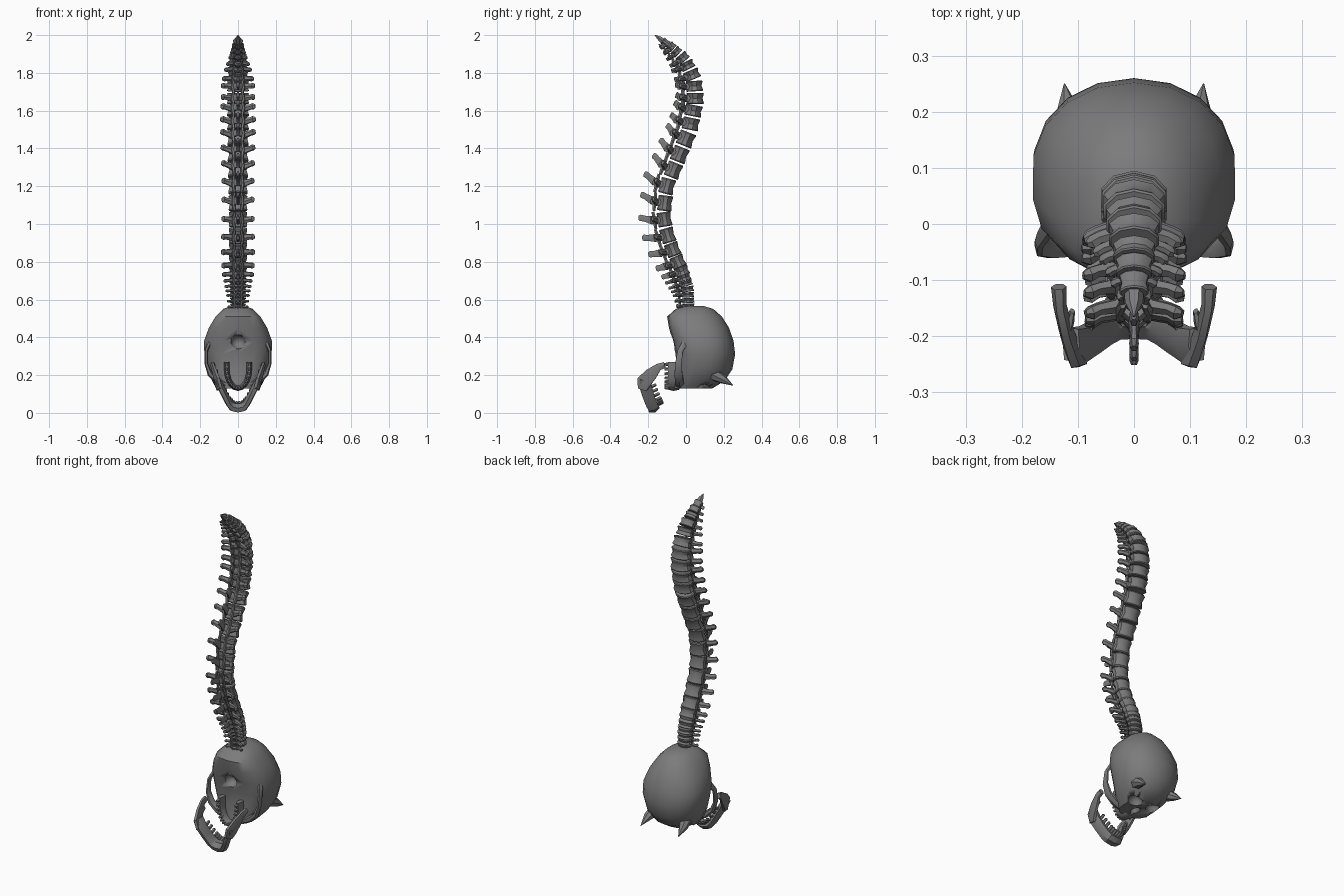
import bpy, bmesh, math
from mathutils import Vector, Matrix

if "Cube" in bpy.data.objects:
    bpy.data.objects.remove(bpy.data.objects["Cube"])

bone = bpy.data.materials.new("bone grey")
bone.diffuse_color = (0.2, 0.2, 0.2, 1)
bone.use_nodes = True
bone.node_tree.nodes["Principled BSDF"].inputs["Base Color"].default_value = bone.diffuse_color


def finish(bm, name, angle=35):
    bmesh.ops.recalc_face_normals(bm, faces=bm.faces)
    me = bpy.data.meshes.new(name)
    bm.to_mesh(me)
    bm.free()
    me.materials.append(bone)
    ob = bpy.data.objects.new(name, me)
    bpy.context.collection.objects.link(ob)
    bpy.ops.object.select_all(action='DESELECT')
    ob.select_set(True)
    bpy.context.view_layer.objects.active = ob
    bpy.ops.object.shade_smooth_by_angle(angle=math.radians(angle))
    return ob


def loft(bm, rings):
    vs = [[bm.verts.new(p) for p in r] for r in rings]
    n = len(vs[0])
    for a, b in zip(vs, vs[1:]):
        for i in range(n):
            bm.faces.new((a[i], a[(i + 1) % n], b[(i + 1) % n], b[i]))
    bm.faces.new(vs[0])
    bm.faces.new(vs[-1])


def tube(bm, pts, sizes, ref=(0, 0, 1), n=6, mat=None):
    """Elliptical tube; sizes are (thin, wide) radii, the wide axis follows ref."""
    pts = [Vector(p) for p in pts]
    rings = []
    for i, p in enumerate(pts):
        t = (pts[min(i + 1, len(pts) - 1)] - pts[max(i - 1, 0)]).normalized()
        b = Vector(ref)
        b = (b - t * b.dot(t)).normalized()
        a = t.cross(b)
        w, h = sizes[i]
        ring = [p + a * w * math.cos(k * math.tau / n) + b * h * math.sin(k * math.tau / n)
                for k in range(n)]
        rings.append([mat @ q for q in ring] if mat else ring)
    loft(bm, rings)


def mirror_pts(pts, s):
    return [(p[0] * s, p[1], p[2]) for p in pts]


def along(pts, f):
    f = f * (len(pts) - 1)
    i = min(int(f), len(pts) - 2)
    return Vector(pts[i]).lerp(Vector(pts[i + 1]), f - i)


# ---- spine: z, y, body radius, side process reach, rear process reach, rear rise
PROFILE = [
    (0.55, 0.015, .032, .052, .06, .0), (0.66, 0.008, .034, .066, .09, .0),
    (0.76, -.025, .038, .085, .115, .008), (0.85, -.065, .038, .09, .13, .018),
    (0.95, -.10, .038, .088, .135, .025), (1.05, -.118, .038, .086, .135, .03),
    (1.2, -.10, .040, .086, .135, .035), (1.35, -.04, .042, .09, .13, .035),
    (1.5, .02, .045, .094, .12, .03), (1.65, .05, .046, .09, .105, .02),
    (1.77, .042, .044, .088, .10, .015), (1.87, -.008, .036, .065, .085, .01),
    (1.94, -.08, .025, .04, .055, .005), (1.99, -.15, .012, .015, .02, .0)]
LEVELS = [.565, .595, .625, .655, .685, .715, .75, .80, .865, .94, 1.025, 1.11, 1.2, 1.285,
          1.368, 1.45, 1.53, 1.6, 1.665, 1.73, 1.79, 1.84, 1.88, 1.912, 1.938, 1.96]


def sample(z):
    for a, b in zip(PROFILE, PROFILE[1:]):
        if z <= b[0]:
            f = (z - a[0]) / (b[0] - a[0])
            return [p + (q - p) * f for p, q in zip(a, b)]
    return list(PROFILE[-1])


for i, z in enumerate(LEVELS):
    _, y, r, side, rear, rise = sample(z)
    lo, hi = sample(z - .03), sample(min(z + .03, 1.99))
    t = Vector((0, hi[1] - lo[1], hi[0] - lo[0])).normalized()
    nrm = Vector((0, t.z, -t.y))
    M = Matrix(((1, 0, 0, 0), (0, nrm.y, t.y, y), (0, nrm.z, t.z, z), (0, 0, 0, 1)))
    z2 = LEVELS[i + 1] if i + 1 < len(LEVELS) else 1.985
    h = math.hypot(z2 - z, sample(z2)[1] - y) * .45
    g = min(h, .03)
    bm = bmesh.new()
    # waisted body
    rings = []
    for f, s in ((-1, .92), (-.85, 1), (0, .84), (.85, 1), (1, .92)):
        rings.append([M @ Vector((1.35 * r * s * math.sin(k * math.tau / 10),
                                  r * s * math.cos(k * math.tau / 10), f * h)) for k in range(10)])
    loft(bm, rings)
    # arch, side processes and joint facets
    for s in (-1, 1):
        tube(bm, mirror_pts([(.6 * r, -.6 * r, 0), (.7 * r, -1.25 * r, .002), (0, -1.9 * r, .006)], s),
             [(r * .24, g * .7)] * 3, mat=M)
        tube(bm, mirror_pts([(.5 * r, -1.15 * r, 0), (side * .72, -1.4 * r, rise * .3),
                             (side * .88, -1.6 * r, rise * .4), (side, -1.65 * r, rise * .45)], s),
             [(r * .36, g * .75), (r * .28, g * .5), (r * .32, g * .6), (r * .15, g * .35)], mat=M)
        tube(bm, mirror_pts([(.5 * r, -1.4 * r, -h * 1.15), (.62 * r, -1.4 * r, 0),
                             (.5 * r, -1.45 * r, h * 1.25)], s),
             [(r * .18, r * .22), (r * .28, r * .32), (r * .15, r * .22)], ref=(0, 1, 0), mat=M)
    # rear process
    b = 1.6 * r
    if rear > b:
        tube(bm, [(0, -b, .003), (0, -b - (rear - b) * .6, rise * .7),
                  (0, -b - (rear - b) * .88, rise * .95), (0, -rear, rise)],
             [(r * .3, g * .85), (r * .17, g * .6), (r * .22, g * .65), (r * .14, g * .4)], mat=M)
    finish(bm, f"vertebra_{i + 1:02d}")

bm = bmesh.new()
tube(bm, [(0, -.118, 1.965), (0, -.14, 1.982), (0, -.165, 2.0)], [(.018, .018), (.016, .014), (.002, .002)])
finish(bm, "tail_tip")

# ---- cranium: z, rear y, front y, half width
bm = bmesh.new()
rings = []
for z, y0, y1, w in ((.567, .0, .09, .035), (.55, -.055, .145, .08), (.51, -.1, .19, .12),
                     (.45, -.09, .228, .156), (.38, -.07, .252, .182), (.31, -.055, .26, .18),
                     (.23, -.05, .245, .16), (.17, -.06, .205, .125), (.13, -.065, .14, .09)):
    ring = []
    for k in range(18):
        a = k * math.tau / 18
        c, s = math.cos(a), math.sin(a)
        e = .7 if c < 0 else .95
        ring.append(((math.copysign(abs(s) ** e, s) * w),
                     (y0 + y1) / 2 + (y1 - y0) / 2 * math.copysign(abs(c) ** e, c), z))
    rings.append(ring)
loft(bm, rings)
cranium = finish(bm, "cranium", 40)

# eye sockets, nose opening and spinal opening
cut = bmesh.new()
for loc, size in (((.062, .085, .125), (.045, .04, .05)), ((-.062, .085, .125), (.045, .04, .05)),
                  ((0, .01, .125), (.022, .035, .04)), ((0, -.075, .375), (.04, .05, .04))):
    bmesh.ops.create_icosphere(cut, subdivisions=2, radius=1,
                               matrix=Matrix.Translation(loc) @ Matrix.Diagonal((*size, 1)))
cutter = finish(cut, "socket_cutter")
cutter.hide_render = True
cutter.hide_set(True)
mod = cranium.modifiers.new("sockets", 'BOOLEAN')
mod.operation = 'DIFFERENCE'
mod.solver = 'EXACT'
mod.object = cutter

# ---- horns and cheek arches
for s, label in ((-1, "left"), (1, "right")):
    bm = bmesh.new()
    tube(bm, mirror_pts([(.10, .145, .205), (.117, .195, .178), (.124, .25, .145)], s),
         [(.036, .036), (.024, .024), (.001, .001)], n=7)
    finish(bm, f"horn_{label}")
    bm = bmesh.new()
    tube(bm, mirror_pts([(.152, -.005, .37), (.168, -.03, .33), (.168, -.04, .26),
                         (.148, -.04, .205), (.105, -.035, .165), (.07, -.03, .15)], s),
         [(.012, .018), (.009, .016), (.009, .02), (.014, .024), (.018, .026), (.02, .026)],
         ref=(0, 1, 0))
    finish(bm, f"cheek_arch_{label}")

# ---- upper jaw horseshoe with teeth
bm = bmesh.new()
U = [(.06 * math.cos(a), -.065, .235 - .105 * math.sin(a))
     for a in [math.pi * k / 10 for k in range(11)]]
U = [(.06, -.065, .27)] + U + [(-.06, -.065, .27)]
tube(bm, U, [(.014, .036)] * len(U), ref=(0, 1, 0))
finish(bm, "upper_jaw")


def teeth(name, path, out, count):
    bm = bmesh.new()
    o = Vector(out)
    for k in range(count):
        p = along(path, (k + .5) / count)
        tube(bm, [p, p + o * .8, p + o], [(.009, .009), (.009, .009), (.006, .006)],
             ref=(1, 0, .01), n=5)
    finish(bm, name)


teeth("upper_teeth", U, (0, -.05, 0), 16)

# ---- lower jaw: rising branches and the curved body
bm = bmesh.new()
for s in (-1, 1):
    tube(bm, mirror_pts([(.134, -.112, .254), (.132, -.145, .243), (.122, -.185, .205),
                         (.11, -.222, .165), (.098, -.23, .125)], s),
         [(.014, .018), (.012, .022), (.013, .038), (.015, .045), (.015, .028)], ref=(0, .5, -.86))
    tube(bm, mirror_pts([(.122, -.195, .2), (.115, -.172, .212), (.11, -.155, .222)], s),
         [(.011, .026), (.009, .017), (.005, .009)], ref=(0, .5, -.86))
J = [(.112, -.215, .18), (.092, -.215, .14), (.068, -.2, .092), (.046, -.184, .05), (.03, -.175, .032)]
J = J + [(0, -.172, .026)] + mirror_pts(J[::-1], -1)
tube(bm, J, [(.017, .034), (.019, .037)] + [(.019, .035)] * 2 + [(.024, .034), (.026, .035), (.024, .034)]
     + [(.019, .035)] * 2 + [(.019, .037), (.017, .034)], ref=(0, .9, .4))
finish(bm, "lower_jaw")
L = [(.085, -.19, .15), (.064, -.175, .108), (.043, -.158, .07), (.026, -.15, .05)]
L = L + [(0, -.147, .042)] + mirror_pts(L[::-1], -1)
teeth("lower_teeth", L, (0, .028, .013), 14)
